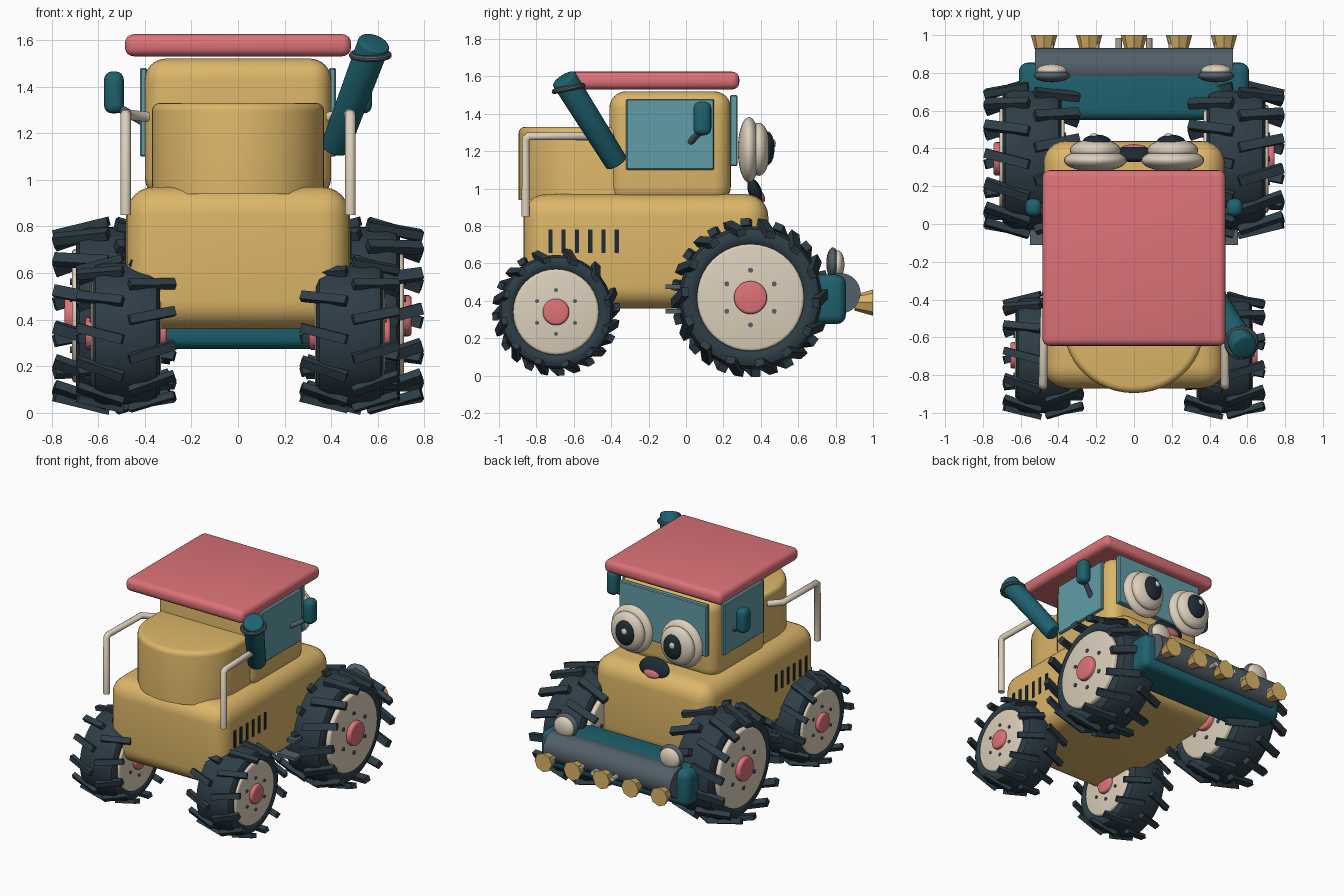
import bpy, bmesh
from math import pi, sin, cos, radians
from mathutils import Matrix, Vector

if "Cube" in bpy.data.objects:
    bpy.data.objects.remove(bpy.data.objects["Cube"], do_unlink=True)


def material(name, r, g, b):
    m = bpy.data.materials.new(name)
    m.use_nodes = True
    m.diffuse_color = (r, g, b, 1)
    bsdf = m.node_tree.nodes["Principled BSDF"]
    bsdf.inputs["Base Color"].default_value = (r, g, b, 1)
    bsdf.inputs["Roughness"].default_value = 0.7
    return m


YELLOW = material("body yellow", 0.72, 0.47, 0.14)
PINK = material("coral pink", 0.72, 0.17, 0.19)
TEAL = material("deep teal", 0.013, 0.12, 0.155)
GLASS = material("window blue", 0.12, 0.34, 0.39)
TIRE = material("tire slate", 0.027, 0.047, 0.062)
CREAM = material("cream", 0.72, 0.63, 0.5)
GREY = material("steel grey", 0.085, 0.115, 0.14)
DARK = material("dark navy", 0.012, 0.024, 0.035)


def finish(name, bm, mat, angle=35):
    bmesh.ops.recalc_face_normals(bm, faces=bm.faces)
    me = bpy.data.meshes.new(name)
    bm.to_mesh(me)
    bm.free()
    me.materials.append(mat)
    ob = bpy.data.objects.new(name, me)
    bpy.context.collection.objects.link(ob)
    bpy.ops.object.select_all(action="DESELECT")
    ob.select_set(True)
    bpy.context.view_layer.objects.active = ob
    if angle:
        bpy.ops.object.shade_smooth_by_angle(angle=radians(angle))
    return ob


def box(name, mat, xs, ys, zs, bevel=0.0, segs=4):
    """Box between limits on each axis, with rounded edges."""
    bm = bmesh.new()
    bmesh.ops.create_cube(bm, size=1)
    for v in bm.verts:
        v.co = [lo + (c + 0.5) * (hi - lo) for c, (lo, hi) in zip(v.co, (xs, ys, zs))]
    if bevel:
        bmesh.ops.bevel(bm, geom=bm.edges[:], offset=bevel, segments=segs,
                        profile=0.5, affect="EDGES")
    return finish(name, bm, mat)


def ball(name, mat, center, radii, tilt=0):
    bm = bmesh.new()
    bmesh.ops.create_uvsphere(bm, u_segments=28, v_segments=16, radius=1)
    bm.transform(Matrix.Translation(center) @ Matrix.Rotation(tilt, 4, "X")
                 @ Matrix.Diagonal((*radii, 1)))
    return finish(name, bm, mat)


def rod(name, mat, a, b, r1, r2=None, segs=20, bevel=0.0):
    """Cylinder or cone from a to b."""
    a, b = Vector(a), Vector(b)
    bm = bmesh.new()
    bmesh.ops.create_cone(bm, cap_ends=True, segments=segs, radius1=r1,
                          radius2=r1 if r2 is None else r2, depth=(b - a).length)
    if bevel:
        rims = [e for e in bm.edges if abs(e.verts[0].co.z - e.verts[1].co.z) < 1e-5]
        bmesh.ops.bevel(bm, geom=rims, offset=bevel, segments=3, profile=0.5, affect="EDGES")
    turn = (b - a).to_track_quat("Z", "Y").to_matrix().to_4x4()
    bm.transform(Matrix.Translation((a + b) / 2) @ turn)
    return finish(name, bm, mat)


def lathe(name, mat, profile, center, segs=48):
    """Closed (x, radius) profile turned around the x axis."""
    bm = bmesh.new()
    vs = [bm.verts.new((x, 0, r)) for x, r in profile]
    edges = [bm.edges.new((vs[i], vs[i - 1])) for i in range(len(vs))]
    bmesh.ops.spin(bm, geom=vs + edges, cent=(0, 0, 0), axis=(1, 0, 0),
                   angle=2 * pi, steps=segs)
    bmesh.ops.remove_doubles(bm, verts=bm.verts, dist=1e-4)
    bm.transform(Matrix.Translation(center))
    return finish(name, bm, mat, 40)


def wheel(name, c, R, w, hub, cap, reach, lugs):
    c = Vector(c)
    half = [(w * 0.8, R * 0.7), (w * 0.97, R * 0.78), (w, R * 0.87),
            (w * 0.9, R * 0.95), (w * 0.65, R * 0.99)]
    lathe(name + "_tire", TIRE, half + [(-x, r) for x, r in reversed(half)], c)
    # Chevron lugs, staggered on the two halves
    bm = bmesh.new()
    for side in (-1, 1):
        for i in range(lugs):
            a = 2 * pi * (i + (0.5 if side > 0 else 0)) / lugs + pi
            m = (Matrix.Translation(c) @ Matrix.Rotation(a, 4, "X")
                 @ Matrix.Translation((side * reach * 0.53, 0, R * 0.98))
                 @ Matrix.Rotation(side * 0.24, 4, "Y") @ Matrix.Rotation(side * 0.25, 4, "Z")
                 @ Matrix.Diagonal((reach * 0.98, R * 0.13, R * 0.1, 1)))
            bmesh.ops.create_cube(bm, size=1, matrix=m)
    finish(name + "_lugs", bm, TIRE, 0)
    # Rim disc, cap and bolts show on both faces
    X = Vector((1, 0, 0))
    rod(name + "_rim", CREAM, c - X * hub, c + X * hub, R * 0.745, segs=40, bevel=0.015)
    rod(name + "_cap", PINK, c - X * cap, c + X * cap, R * 0.23, segs=28, bevel=0.015)
    for i in range(6):
        p = c + Vector((0, sin(i * pi / 3), cos(i * pi / 3))) * R * 0.38
        h = X * (hub + 0.008)
        rod(name + "_bolt", GREY, p - h, p + h, R * 0.035, segs=10)


# Body, cab and roof
box("body", YELLOW, (-0.48, 0.48), (-0.87, 0.44), (0.36, 0.97), 0.12, 6)
box("cab", YELLOW, (-0.4, 0.4), (-0.41, 0.24), (0.92, 1.52), 0.09, 6)
box("roof", PINK, (-0.485, 0.485), (-0.645, 0.285), (1.53, 1.625), 0.038)
box("front_window", GLASS, (-0.36, 0.36), (0.235, 0.275), (1.12, 1.5), 0.006, 1)

# Engine cover, D-shaped in plan
bm = bmesh.new()
plan = [(0.37, -0.38)] + [(0.37 * cos(t * pi / 24), -0.55 - 0.345 * sin(t * pi / 24))
                          for t in range(25)] + [(-0.37, -0.38)]
base = bm.faces.new([bm.verts.new((x, y, 0.94)) for x, y in plan])
top = bmesh.ops.extrude_face_region(bm, geom=[base])["geom"]
bmesh.ops.translate(bm, vec=(0, 0, 0.39), verts=[v for v in top if isinstance(v, bmesh.types.BMVert)])
rims = [e for e in bm.edges if all(v.co.z > 1.3 for v in e.verts)]
bmesh.ops.bevel(bm, geom=rims, offset=0.035, segments=4, profile=0.5, affect="EDGES")
finish("engine_cover", bm, YELLOW)

for s, side in ((1, "left"), (-1, "right")):
    def span(a, b):
        return tuple(sorted((s * a, s * b)))

    wheel(side + "_big_wheel", (s * 0.54, 0.345, 0.417), 0.385, 0.155, 0.172, 0.205, 0.25, 14)
    wheel(side + "_small_wheel", (s * 0.48, -0.695, 0.34), 0.308, 0.145, 0.15, 0.175, 0.21, 12)
    box(side + "_window", GLASS, span(0.39, 0.42), (-0.32, 0.15), (1.1, 1.48), 0.006, 1)
    for i in range(6):
        y = -0.725 + i * 0.071
        box(side + "_vent", DARK, span(0.47, 0.487), (y - 0.011, y + 0.011), (0.655, 0.78))
    for z in (0.345, 0.475):
        box(side + "_step", GREY, span(0.4, 0.55), (-0.11, 0.0), (z - 0.012, z + 0.012))

    # Mirror on its arm
    rod(side + "_mirror_arm", GREY, (s * 0.4, 0.02, 1.245), (s * 0.53, 0.09, 1.32), 0.018)
    box(side + "_mirror", TEAL, span(0.49, 0.575), (0.04, 0.135), (1.285, 1.465), 0.035)

    # Handrail
    curve = bpy.data.curves.new(side + "_handrail", "CURVE")
    curve.dimensions = "3D"
    curve.bevel_depth = 0.023
    curve.bevel_resolution = 3
    curve.use_fill_caps = True
    path = [(0.482, -0.857, 0.85), (0.482, -0.857, 1.265), (0.482, -0.84, 1.28),
            (0.475, -0.46, 1.28), (0.39, -0.4, 1.27)]
    line = curve.splines.new("POLY")
    line.points.add(len(path) - 1)
    for pt, (x, y, z) in zip(line.points, path):
        pt.co = (s * x, y, z, 1)
    curve.materials.append(CREAM)
    bpy.context.collection.objects.link(bpy.data.objects.new(side + "_handrail", curve))

    # Eye: two stacked lenses, pupil and glint
    x = s * 0.205
    ball(side + "_eye", CREAM, (x, 0.337, 1.207), (0.167, 0.06, 0.175))
    ball(side + "_iris_dome", CREAM, (x, 0.39, 1.21), (0.135, 0.06, 0.142))
    ball(side + "_pupil", DARK, (x * 0.96, 0.435, 1.215), (0.075, 0.038, 0.09))
    ball(side + "_glint", CREAM, (x * 0.96 - 0.015, 0.466, 1.24), (0.022, 0.014, 0.024))

    # Headlamp
    ball(side + "_lamp_housing", GREY, (s * 0.435, 0.785, 0.6), (0.095, 0.035, 0.085))
    ball(side + "_lamp_lens", CREAM, (s * 0.435, 0.812, 0.595), (0.08, 0.035, 0.075))
    rod(side + "_lamp_stem", GREY, (s * 0.435, 0.79, 0.48), (s * 0.435, 0.79, 0.56), 0.025)

# Mouth
ball("mouth", DARK, (0, 0.37, 0.982), (0.12, 0.036, 0.075), 0.35)
ball("tongue", PINK, (0, 0.4, 0.955), (0.065, 0.02, 0.035), 0.35)

# Exhaust
rod("exhaust_pipe", TEAL, (0.415, -0.37, 1.135), (0.585, -0.655, 1.59), 0.062, 0.07, 24, 0.012)
bm = bmesh.new()
bmesh.ops.create_circle(bm, radius=0.014, segments=10)
bm.transform(Matrix.Translation((0.078, 0, 0)) @ Matrix.Rotation(pi / 2, 4, "X"))
bmesh.ops.spin(bm, geom=bm.verts[:] + bm.edges[:], cent=(0, 0, 0), axis=(0, 0, 1),
               angle=2 * pi, steps=28)
bmesh.ops.remove_doubles(bm, verts=bm.verts, dist=1e-4)
bm.transform(Matrix.Translation((0.568, -0.628, 1.535)) @ Matrix.Rotation(0.2, 4, "X"))
finish("exhaust_ring", bm, GREY)

# Front bumper with roller, teeth and pins
box("bumper", TEAL, (-0.61, 0.61), (0.55, 0.855), (0.275, 0.54), 0.05)
rod("roller", GREY, (-0.525, 0.825, 0.44), (0.525, 0.825, 0.44), 0.108, segs=32)
for i in range(-2, 3):
    x = i * 0.238
    rod("tooth", YELLOW, (x, 0.9, 0.39), (x, 1.0, 0.39), 0.042, 0.07, 8)
for x in (-0.44, -0.2, -0.08, 0.08, 0.2, 0.44):
    rod("pin", CREAM, (x, 0.9, 0.41), (x, 0.985, 0.41), 0.018, segs=10)
